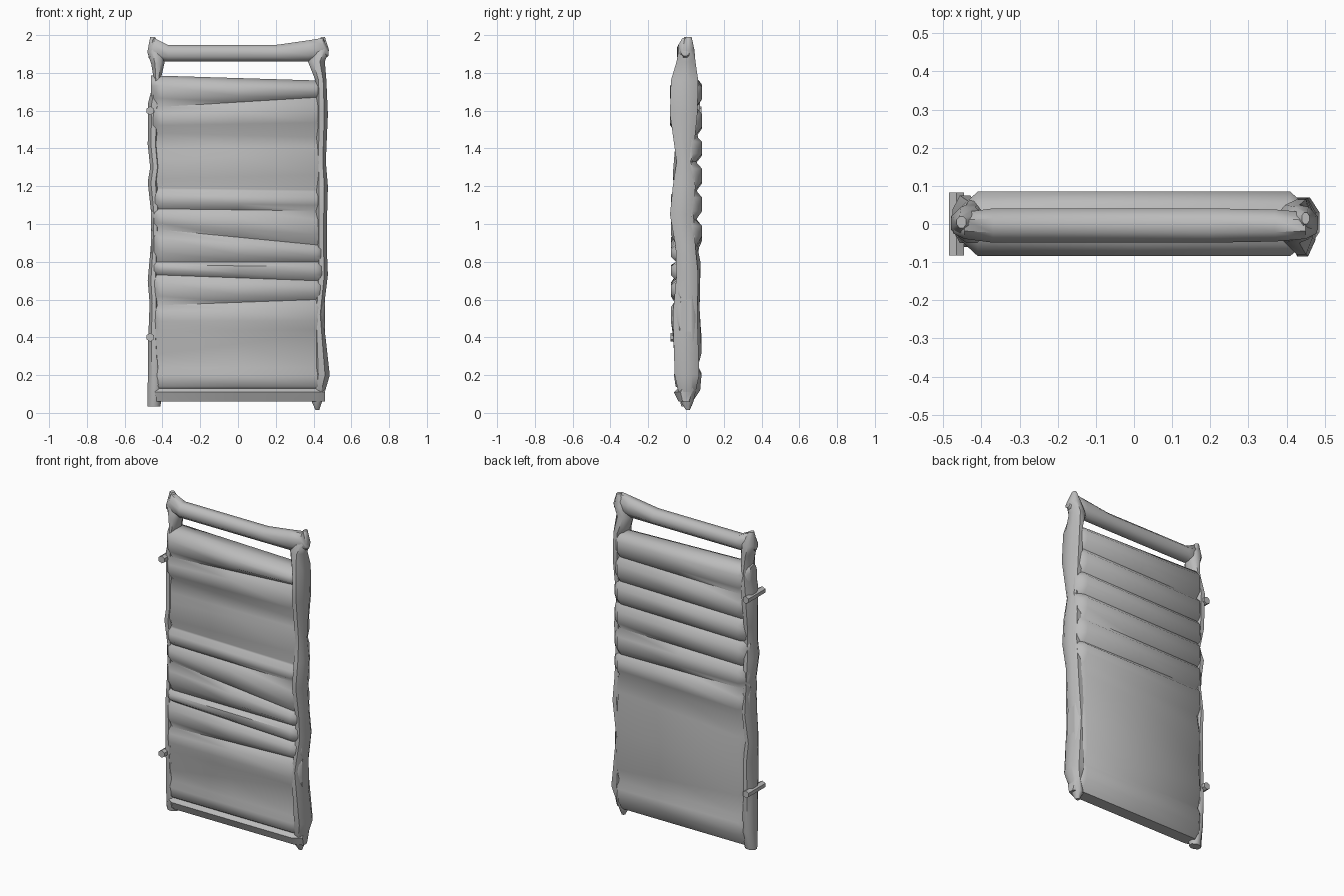
import bpy, math

mat = bpy.data.materials.new("weathered grey")
mat.diffuse_color = (0.5, 0.5, 0.5, 1)


def loft(name, rings, angle=50):
    """Join equal-length rings of points into a closed skin."""
    n = len(rings[0])
    verts = [p for r in rings for p in r]
    faces = [tuple(range(n))[::-1],
             tuple(range((len(rings) - 1) * n, len(rings) * n))]
    for i in range(len(rings) - 1):
        for j in range(n):
            k = (j + 1) % n
            faces.append((i * n + j, i * n + k, (i + 1) * n + k, (i + 1) * n + j))
    me = bpy.data.meshes.new(name)
    me.from_pydata(verts, [], faces)
    me.materials.append(mat)
    ob = bpy.data.objects.new(name, me)
    bpy.context.collection.objects.link(ob)
    bpy.ops.object.select_all(action='DESELECT')
    ob.select_set(True)
    bpy.context.view_layer.objects.active = ob
    bpy.ops.object.mode_set(mode='EDIT')
    bpy.ops.mesh.select_all(action='SELECT')
    bpy.ops.mesh.normals_make_consistent(inside=False)
    bpy.ops.object.mode_set(mode='OBJECT')
    bpy.ops.object.shade_smooth_by_angle(angle=math.radians(angle))
    return ob


def oval(n=8):
    return [(math.cos(2 * math.pi * (i + .5) / n) * 1.08,
             math.sin(2 * math.pi * (i + .5) / n) * 1.08) for i in range(n)]


def logs(grooves, ridge, groove):
    """Rounded log profile: (z left, z right, y) from top to bottom."""
    out = []
    for (l0, r0), (l1, r1) in zip(grooves, grooves[1:]):
        out.append((l0, r0, groove))
        for t in (.25, .7):
            out.append((l0 + (l1 - l0) * t, r0 + (r1 - r0) * t, ridge))
    return out


# panel of worn logs: front and back profiles, slanted from left to right
front = [(1.785, 1.76, -.02)]
front += logs([(1.77, 1.745), (1.62, 1.67), (1.48, 1.48)], -.084, -.055)
front += [(1.48, 1.46, -.045), (1.40, 1.41, -.055), (1.34, 1.38, -.06),
          (1.24, 1.26, -.07), (1.19, 1.18, -.05)]
front += logs([(1.18, 1.17), (1.08, 1.07), (.97, .89), (.80, .80),
               (.73, .70), (.57, .60), (.45, .44)], -.08, -.052)
front += [(.43, .44, -.072), (.31, .42, -.062), (.24, .24, -.05), (.20, .20, -.064),
          (.14, .14, -.055), (.13, .13, -.04), (.11, .11, -.064), (.06, .06, -.04)]
back = logs([(1.78, 1.76), (1.61, 1.62), (1.46, 1.47), (1.32, 1.33),
             (1.17, 1.18), (1.03, 1.02), (.86, .90)], .085, .052)
back += [(.85, .89, .058), (.74, .80, .076), (.55, .55, .072), (.38, .32, .083),
         (.25, .24, .062), (.21, .20, .082), (.13, .12, .075), (.06, .06, .035)]
profile = front + back[::-1]
rings = []
for x, s in ((-.46, .45), (-.41, 1), (0, 1), (.41, 1), (.46, .45)):
    t = min(max((x + .41) / .82, 0), 1)
    rings.append([(x, y * s, l + (r - l) * t) for l, r, y in profile])
loft("log_panel", rings)

# stiles: z, inner x, outer x, front y, back y
right = [(1.99, .44, .46, .0, .03), (1.92, .40, .482, -.04, .045), (1.86, .37, .46, -.05, .05),
         (1.76, .41, .468, -.08, .065), (1.58, .41, .476, -.085, .06),
         (1.33, .41, .465, -.05, .035), (1.20, .41, .476, -.07, .05),
         (1.05, .41, .472, -.085, .04), (.88, .41, .470, -.055, .05),
         (.73, .41, .476, -.05, .065), (.52, .40, .450, -.07, .06),
         (.20, .40, .486, -.06, .07), (.06, .39, .445, -.03, .04), (.015, .41, .43, .0, .02)]
left = [(1.99, .44, .465, -.01, .02), (1.91, .39, .480, -.04, .045), (1.85, .39, .46, -.05, .05),
        (1.76, .41, .445, -.05, .06), (1.64, .41, .476, -.05, .075),
        (1.42, .42, .478, -.045, .06), (1.30, .41, .465, -.06, .04),
        (1.22, .42, .478, -.06, .06), (1.06, .41, .460, -.05, .05),
        (.88, .42, .462, -.05, .07), (.70, .42, .478, -.05, .05),
        (.58, .42, .468, -.06, .06), (.40, .42, .475, -.05, .06),
        (.15, .40, .478, -.05, .06), (.035, .41, .48, -.025, .03)]
for name, side, data in (("right_stile", 1, right), ("left_stile", -1, left)):
    loft(name, [[(side * ((a + b) / 2 + (b - a) / 2 * c), (f + k) / 2 + (k - f) / 2 * s, z)
                 for c, s in oval()] for z, a, b, f, k in data])

# top rail: x, bottom z, top z, half depth
rail = [(-.475, 1.88, 1.93, .02), (-.445, 1.86, 1.985, .035), (-.37, 1.86, 1.948, .045),
        (.2, 1.86, 1.948, .045), (.37, 1.86, 1.972, .042), (.45, 1.87, 1.985, .035),
        (.48, 1.89, 1.92, .02)]
loft("top_rail", [[(x, d * c - .004, (a + b) / 2 + (b - a) / 2 * s) for c, s in oval()]
                  for x, a, b, d in rail])

# hinge pins running through the left stile
for i, z in enumerate((1.6, .4)):
    loft(f"hinge_pin_{i + 1}",
         [[(-.465 + .021 * c, y, z + .021 * s) for c, s in oval(6)] for y in (-.082, .082)])
